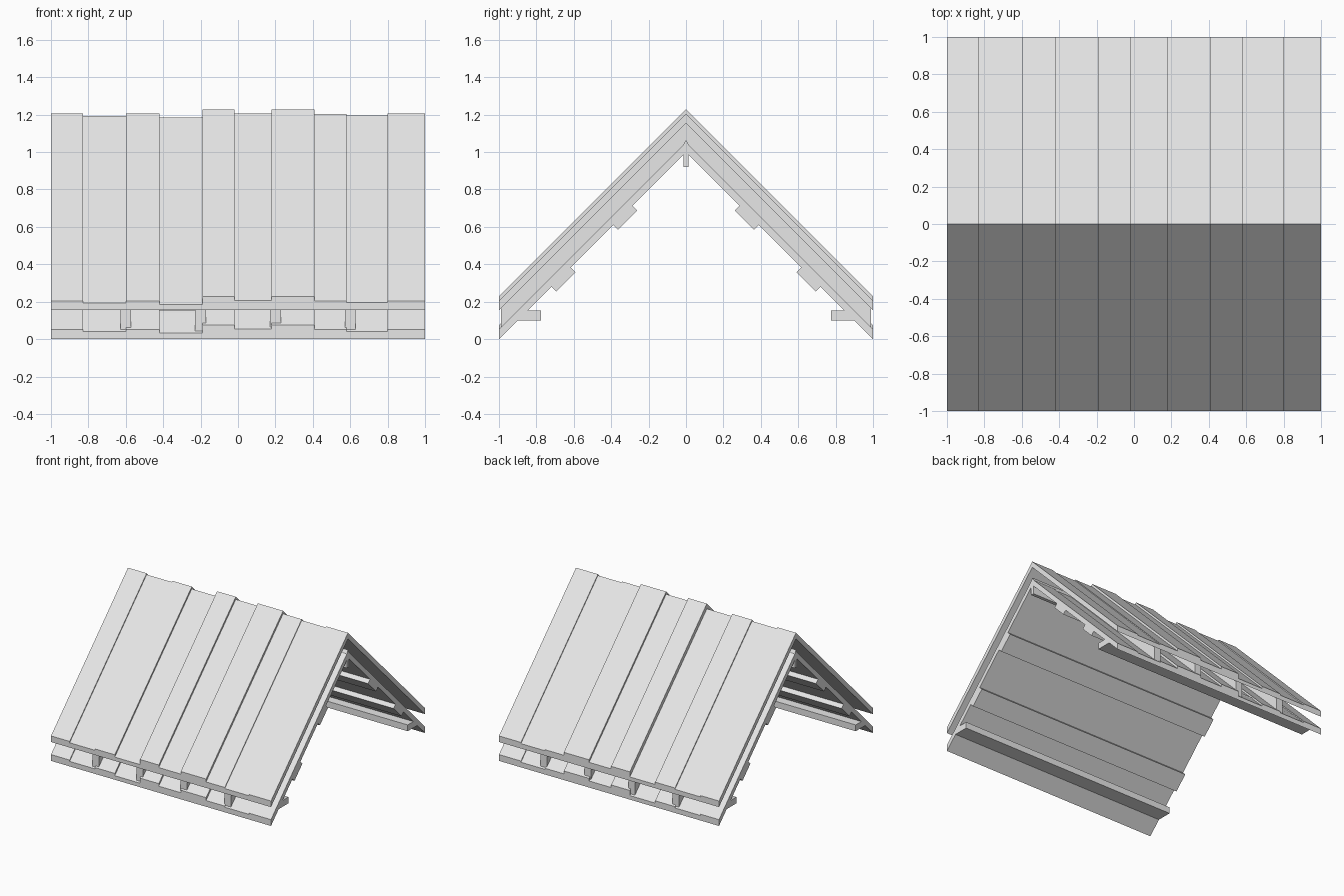
import bpy
import bmesh

if "Cube" in bpy.data.objects:
    bpy.data.objects.remove(bpy.data.objects["Cube"], do_unlink=True)

GREY = (0.8, 0.8, 0.8, 1.0)
grey = bpy.data.materials.new("plain_grey")
grey.use_nodes = True
grey.diffuse_color = GREY
grey.node_tree.nodes["Principled BSDF"].inputs["Base Color"].default_value = GREY


def extrude_x(name, profile, x0, x1):
    """Prism with a (y, z) profile running from x0 to x1."""
    bm = bmesh.new()
    face = bm.faces.new([bm.verts.new((x0, y, z)) for y, z in profile])
    ext = bmesh.ops.extrude_face_region(bm, geom=[face])
    moved = [v for v in ext["geom"] if isinstance(v, bmesh.types.BMVert)]
    bmesh.ops.translate(bm, vec=(x1 - x0, 0, 0), verts=moved)
    bmesh.ops.recalc_face_normals(bm, faces=bm.faces)
    mesh = bpy.data.meshes.new(name)
    bm.to_mesh(mesh)
    bm.free()
    mesh.materials.append(grey)
    obj = bpy.data.objects.new(name, mesh)
    bpy.context.collection.objects.link(obj)
    return obj


def chevron(low, high, span=1.0):
    """Gable-shaped band between two heights measured at the eave."""
    foot = 1 - span
    return [(-span, foot + low), (0, 1 + low), (span, foot + low),
            (span, foot + high), (0, 1 + high), (-span, foot + high)]


# Uneven boards over both slopes: outer skin and matching inner skin
edges = [-1, -0.83, -0.6, -0.42, -0.19, -0.02, 0.18, 0.41, 0.58, 0.8, 1]
tops = [0.205, 0.194, 0.205, 0.186, 0.228, 0.207, 0.228, 0.204, 0.195, 0.205]
SKIN_GAP = 0.153
for i, top in enumerate(tops):
    x0, x1 = edges[i], edges[i + 1]
    extrude_x(f"outer_board_{i + 1}", chevron(0.155, top), x0, x1)
    extrude_x(f"inner_board_{i + 1}", chevron(0, top - SKIN_GAP), x0, x1)

# Rafter pairs between the skins
for i, x in enumerate((-0.6, -0.2, 0.2, 0.6)):
    extrude_x(f"rafter_{i + 1}", chevron(0.02, 0.16, 0.99), x - 0.029, x + 0.029)

# Ridge beam
extrude_x("ridge_beam", [(-0.014, 0.92), (0.014, 0.92), (0.014, 1.04),
                         (0, 1.065), (-0.014, 1.04)], -1, 1)

# Battens and wall plates under each slope
DEPTH = 0.026
SINK = 0.01
for side, label in ((1, "back"), (-1, "front")):
    for level, (near, far) in (("upper", (0.286, 0.39)), ("lower", (0.617, 0.72))):
        batten = [(near + SINK, 1 - near + SINK), (far + SINK, 1 - far + SINK),
                  (far - DEPTH, 1 - far - DEPTH), (near - DEPTH, 1 - near - DEPTH)]
        extrude_x(f"{label}_{level}_batten", [(side * y, z) for y, z in batten], -1, 1)
    plate = [(0.775, 0.1), (0.9, 0.1), (0.89, 0.152), (0.775, 0.152)]
    extrude_x(f"{label}_wall_plate", [(side * y, z) for y, z in plate], -1, 1)
